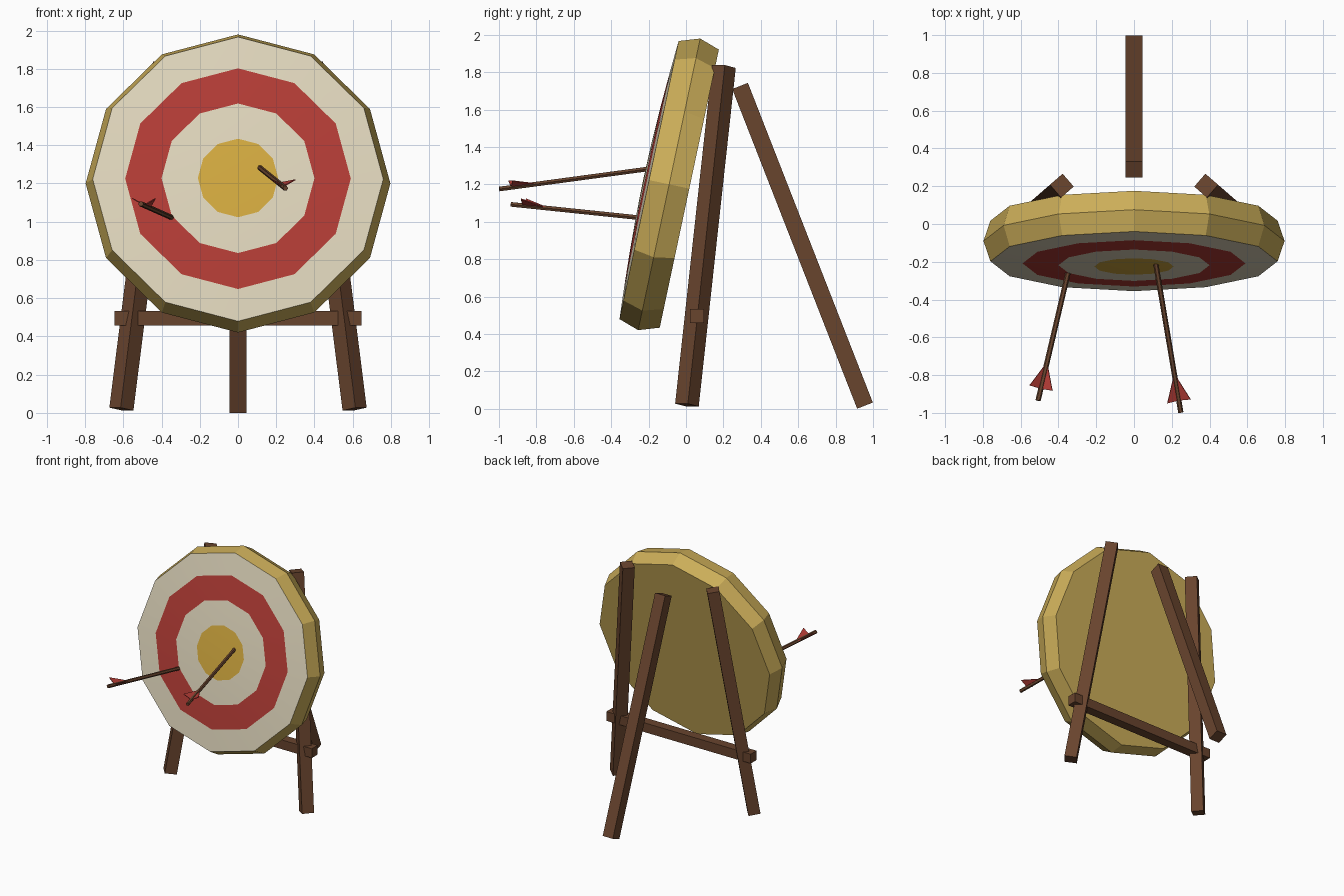
import bpy, bmesh
from math import radians, cos, sin, pi, atan2, acos
from mathutils import Vector, Euler

if "Cube" in bpy.data.objects:
    bpy.data.objects.remove(bpy.data.objects["Cube"])


def material(name, rgb):
    m = bpy.data.materials.new(name)
    m.diffuse_color = (*rgb, 1)
    m.use_nodes = True
    m.node_tree.nodes["Principled BSDF"].inputs["Base Color"].default_value = m.diffuse_color
    return m


WOOD = material("wood", (0.14, 0.058, 0.027))
STRAW = material("straw", (0.60, 0.42, 0.10))
CREAM = material("cream_paint", (0.74, 0.67, 0.50))
RED = material("red_paint", (0.45, 0.045, 0.036))
GOLD = material("gold_paint", (0.65, 0.40, 0.05))


def finish(name, bm, *mats):
    me = bpy.data.meshes.new(name)
    bm.to_mesh(me)
    bm.free()
    ob = bpy.data.objects.new(name, me)
    bpy.context.collection.objects.link(ob)
    for m in mats:
        me.materials.append(m)
    return ob


def place_between(ob, a, b):
    """Stand a z-aligned object between two points."""
    d = b - a
    ob.location = (a + b) / 2
    ob.rotation_euler = Euler((0, acos(d.z / d.length), atan2(d.y, d.x)))


def beam(name, a, b, width):
    a, b = Vector(a), Vector(b)
    bm = bmesh.new()
    bmesh.ops.create_cube(bm, size=1)
    bmesh.ops.scale(bm, vec=(width, width, (b - a).length), verts=bm.verts)
    place_between(finish(name, bm, WOOD), a, b)


# Straw butt with its slightly domed painted face: (radius, depth, slot of the band that follows)
SIDES = 12
profile = [(0.21, -0.138, 1), (0.40, -0.131, 2), (0.59, -0.121, 1),
           (0.76, -0.11, 0), (0.797, 0, 0), (0.76, 0.11, 0)]
bm = bmesh.new()
rings = [[bm.verts.new((r * cos(2 * pi * k / SIDES), y, r * sin(2 * pi * k / SIDES)))
          for k in range(SIDES)] for r, y, _ in profile]
hub = bm.verts.new((0, -0.141, 0))
for k in range(SIDES):
    n = (k + 1) % SIDES
    f = bm.faces.new((hub, rings[0][k], rings[0][n]))
    f.material_index, f.smooth = 3, True
    for i in range(len(rings) - 1):
        f = bm.faces.new((rings[i][k], rings[i + 1][k], rings[i + 1][n], rings[i][n]))
        f.material_index = profile[i][2]
        f.smooth = i < 3
bm.faces.new(rings[-1][::-1])
target = finish("target", bm, STRAW, CREAM, RED, GOLD)
target.location = (0, -0.09, 1.2)
target.rotation_euler = (radians(-12), 0, 0)

# Tripod stand
for side, s in (("left", -1), ("right", 1)):
    beam("front_leg_" + side, (s * 0.61, 0.005, 0.02), (s * 0.382, 0.203, 1.83), 0.09)
beam("back_leg", (0, 0.957, 0.017), (0, 0.289, 1.726), 0.09)
beam("crossbar", (-0.645, 0.058, 0.495), (0.645, 0.058, 0.495), 0.075)


# Arrows, each a shaft with a V of two vanes near the tail
def arrow(name, tail, entry):
    tail, entry = Vector(tail), Vector(entry)
    d = (entry - tail).normalized()
    tip = entry + d * 0.05
    bm = bmesh.new()
    bmesh.ops.create_cone(bm, cap_ends=True, segments=6, radius1=0.014, radius2=0.014,
                          depth=(tip - tail).length)
    place_between(finish(name + "_shaft", bm, WOOD), tail, tip)
    across = d.cross(Vector((0, 0, 1))).normalized()
    up = across.cross(d)
    bm = bmesh.new()
    for s in (-1, 1):
        out = (across * s * cos(pi / 6) + up * sin(pi / 6)) * 0.072
        bm.faces.new([bm.verts.new(p) for p in
                      (tail + d * 0.21, tail + d * 0.065 + out, tail + d * 0.065)])
    vanes = finish(name + "_vanes", bm, RED)
    mod = vanes.modifiers.new("thickness", "SOLIDIFY")
    mod.thickness, mod.offset = 0.005, 0


arrow("arrow_right", (0.248, -0.998, 1.175), (0.117, -0.22, 1.28))
arrow("arrow_left", (-0.508, -0.935, 1.093), (-0.35, -0.262, 1.023))
